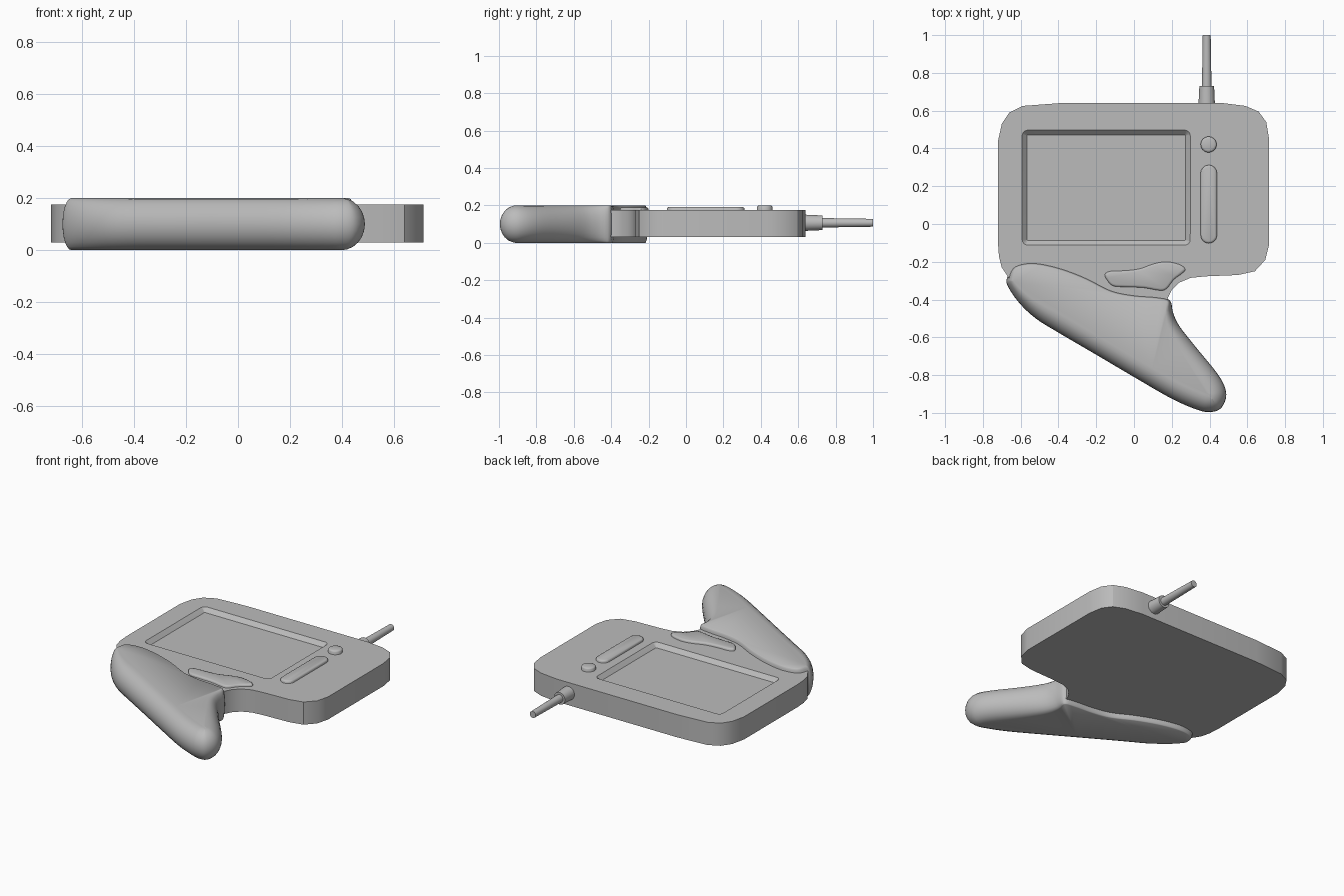
import bpy
import bmesh
import math
from mathutils import Vector

default_cube = bpy.data.objects.get("Cube")
if default_cube:
    bpy.data.objects.remove(default_cube, do_unlink=True)

# One grey plastic for everything
grey = bpy.data.materials.new("grey plastic")
grey.use_nodes = True
colour = (0.5, 0.5, 0.5, 1)
grey.diffuse_color = colour
for node in grey.node_tree.nodes:
    if node.type == "BSDF_PRINCIPLED":
        node.inputs["Base Color"].default_value = colour


def smooth_outline(points, steps):
    """Closed Catmull-Rom curve through the points."""
    pts = [Vector(p) for p in points]
    n = len(pts)
    result = []
    for i in range(n):
        a, b, c, d = (pts[(i + k) % n] for k in (-1, 0, 1, 2))
        for s in range(steps):
            t = s / steps
            result.append(b + 0.5 * t * ((c - a) + t * ((2 * a - 5 * b + 4 * c - d)
                                                        + t * (3 * b - a - 3 * c + d))))
    return result


def finish(name, bm, angle=40):
    bmesh.ops.recalc_face_normals(bm, faces=bm.faces)
    mesh = bpy.data.meshes.new(name)
    bm.to_mesh(mesh)
    bm.free()
    mesh.materials.append(grey)
    obj = bpy.data.objects.new(name, mesh)
    bpy.context.collection.objects.link(obj)
    bpy.ops.object.select_all(action="DESELECT")
    obj.select_set(True)
    bpy.context.view_layer.objects.active = obj
    bpy.ops.object.shade_smooth_by_angle(angle=math.radians(angle))
    return obj


def loft(name, outline, rings, angle=40):
    """Stack rings of (inset factor, z); each outline point is (x, y, inset size)."""
    n = len(outline)
    area = sum(outline[i - 1].x * outline[i].y - outline[i].x * outline[i - 1].y
               for i in range(n))
    if area < 0:
        outline = outline[::-1]
    bm = bmesh.new()
    loops = []
    for factor, z in rings:
        loop = []
        for i, p in enumerate(outline):
            along = outline[(i + 1) % n] - outline[i - 1]
            inward = Vector((-along.y, along.x)).normalized() * p.z * factor
            loop.append(bm.verts.new((p.x + inward.x, p.y + inward.y, z)))
        loops.append(loop)
    for low, high in zip(loops, loops[1:]):
        for i in range(n):
            bm.faces.new((low[i - 1], low[i], high[i], high[i - 1]))
    bm.faces.new(loops[0][::-1])
    bm.faces.new(loops[-1])
    return finish(name, bm, angle)


def rounded_box(x0, x1, y0, y1, r, inset):
    """Rounded rectangle outline with four arc corners."""
    corners = [(x1 - r, y1 - r), (x0 + r, y1 - r), (x0 + r, y0 + r), (x1 - r, y0 + r)]
    result = []
    for k, (cx, cy) in enumerate(corners):
        for s in range(7):
            a = (k + s / 6.5) * math.pi / 2
            result.append(Vector((cx + r * math.cos(a), cy + r * math.sin(a), inset)))
    return result


# Flat body with rounded corners; its front edge runs inside the grip
TOP = 0.175
body_points = [
    (-0.72, -0.1), (-0.715, -0.17), (-0.7, -0.23), (-0.66, -0.29), (-0.6, -0.33),
    (-0.3, -0.42), (0.17, -0.43), (0.18, -0.39), (0.2, -0.35), (0.24, -0.31),
    (0.3, -0.285), (0.38, -0.277), (0.55, -0.27), (0.64, -0.25), (0.695, -0.19),
    (0.715, -0.11), (0.715, 0.45), (0.7, 0.54), (0.66, 0.595), (0.59, 0.625),
    (0.47, 0.64), (-0.39, 0.64), (-0.59, 0.625), (-0.66, 0.59), (-0.7, 0.53),
    (-0.72, 0.44)]
body = loft("body", [Vector((x, y, 0)) for x, y in body_points], [(0, 0.03), (0, TOP)])

# Screen recess with sloping walls
cutter = loft("screen_cutter", rounded_box(-0.592, 0.298, -0.112, 0.497, 0.03, 0.025),
              [(1, TOP - 0.025), (0, TOP), (0, TOP + 0.05)])
cutter.hide_render = True
recess = body.modifiers.new("screen recess", "BOOLEAN")
recess.operation = "DIFFERENCE"
recess.solver = "EXACT"
recess.object = cutter
bpy.ops.object.select_all(action="DESELECT")
body.select_set(True)
bpy.context.view_layer.objects.active = body
bpy.ops.object.modifier_apply(modifier=recess.name)
bpy.data.objects.remove(cutter, do_unlink=True)
bpy.ops.object.shade_smooth_by_angle(angle=math.radians(30))

# Hand grip: tight edge against the body, full rounding on the outside
E, R = 0.014, 0.09
grip_points = [
    (-0.67, -0.28, 0.03), (-0.64, -0.23, E), (-0.58, -0.207, E), (-0.5, -0.207, E),
    (-0.38, -0.235, E), (-0.25, -0.285, E), (-0.12, -0.35, E), (0, -0.375, E),
    (0.12, -0.385, E), (0.19, -0.405, E), (0.207, -0.47, 0.04), (0.24, -0.54, 0.06),
    (0.33, -0.655, 0.08), (0.44, -0.79, R), (0.483, -0.87, R), (0.485, -0.93, R),
    (0.455, -0.98, R), (0.405, -0.995, R), (0.34, -0.985, R), (0.2, -0.925, R),
    (0, -0.81, R), (-0.2, -0.692, R), (-0.4, -0.575, R), (-0.52, -0.5, 0.08),
    (-0.61, -0.415, 0.06), (-0.67, -0.325, 0.04)]
grip_rings = []
for k in range(-6, 7):
    a = k * math.pi / 12
    grip_rings.append((1 - math.cos(a), 0.1 + 0.1 * math.sin(a)))
loft("hand_grip", smooth_outline(grip_points, 4), grip_rings, 50)


# Raised controls on the top face
def raised(name, outline, top):
    return loft(name, outline, [(0, TOP - 0.02), (0, top - 0.008), (0.3, top - 0.003), (1, top)])


raised("round_button", rounded_box(0.353, 0.437, 0.379, 0.463, 0.042, 0.012), 0.2)
raised("long_button", rounded_box(0.353, 0.439, -0.102, 0.312, 0.043, 0.012), 0.192)
thumb_points = [
    (-0.155, -0.268), (-0.125, -0.25), (-0.05, -0.247), (0.03, -0.237), (0.1, -0.212),
    (0.17, -0.2), (0.24, -0.214), (0.272, -0.24), (0.25, -0.265), (0.21, -0.295),
    (0.175, -0.34), (0.14, -0.352), (0.05, -0.337), (-0.05, -0.333), (-0.11, -0.328),
    (-0.14, -0.3)]
raised("thumb_button", smooth_outline([(x, y, 0.012) for x, y in thumb_points], 3), 0.19)


# Cable and its collar leave the back edge
def tapered_rod(name, y0, y1, r0, r1):
    bm = bmesh.new()
    bmesh.ops.create_cone(bm, cap_ends=True, segments=24, radius1=r0, radius2=r1, depth=y1 - y0)
    for v in bm.verts:
        x, y, z = v.co
        v.co = (0.385 + x, (y0 + y1) / 2 + z, 0.107 - y)
    return finish(name, bm)


tapered_rod("cable_collar", 0.6, 0.73, 0.045, 0.039)
tapered_rod("cable", 0.68, 1.0, 0.026, 0.021)
